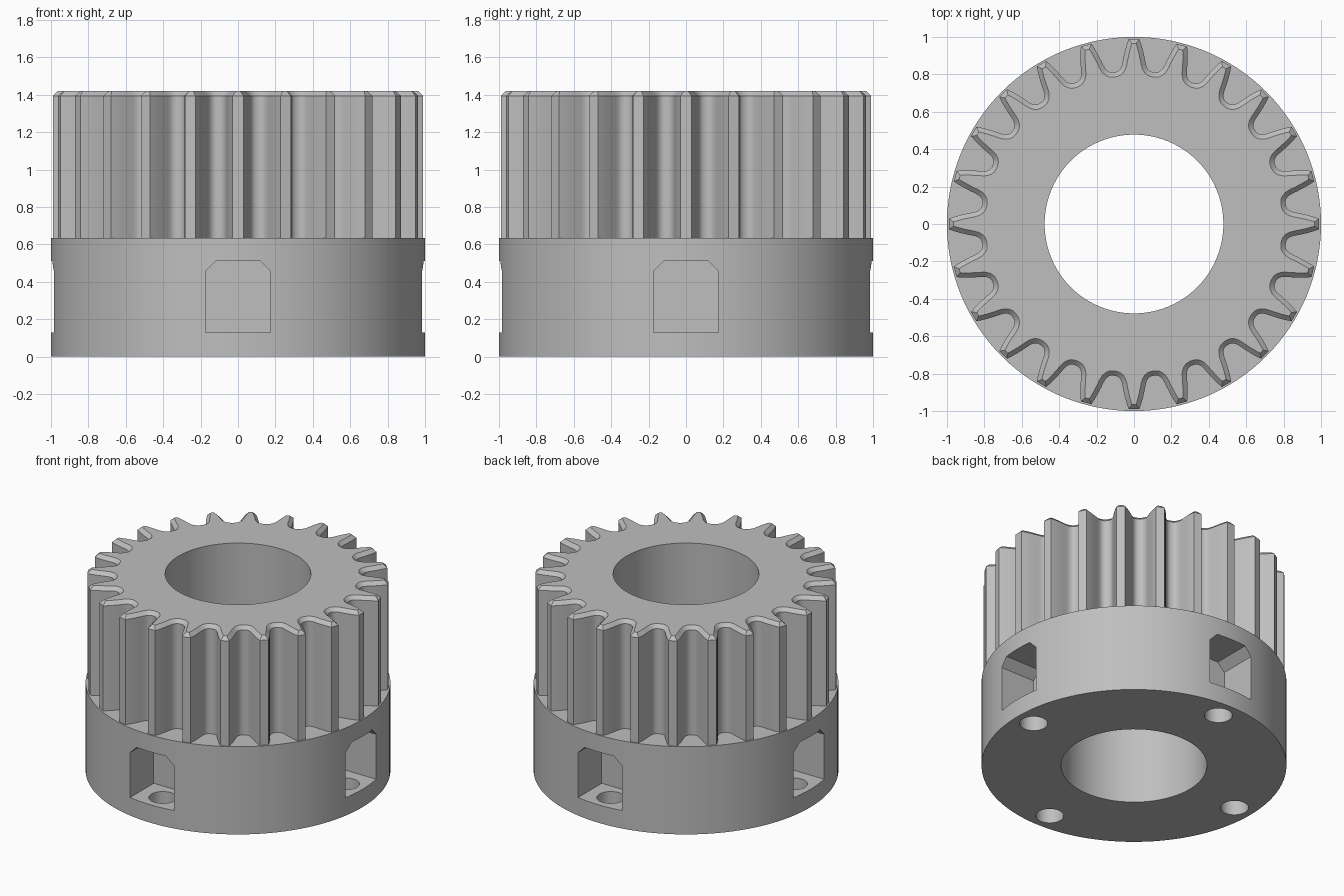
import bpy, bmesh, math
from mathutils import Vector

cube = bpy.data.objects.get("Cube")
if cube:
    bpy.data.objects.remove(cube, do_unlink=True)

TEETH = 24
PITCH = 2 * math.pi / TEETH
HUB_TOP, TOP, CHAMFER = 0.635, 1.42, 0.025

steel = bpy.data.materials.new("grey_steel")
steel.use_nodes = True
GREY = (0.52, 0.52, 0.52, 1)
steel.diffuse_color = GREY
steel.node_tree.nodes["Principled BSDF"].inputs["Base Color"].default_value = GREY


def loft(name, rings):
    """Solid from stacked closed loops of points, capped at both ends."""
    bm = bmesh.new()
    loops = [[bm.verts.new(p) for p in ring] for ring in rings]
    for low, high in zip(loops, loops[1:]):
        for i in range(len(low)):
            j = (i + 1) % len(low)
            bm.faces.new((low[i], low[j], high[j], high[i]))
    bm.faces.new(loops[0][::-1])
    bm.faces.new(loops[-1])
    bmesh.ops.recalc_face_normals(bm, faces=bm.faces)
    mesh = bpy.data.meshes.new(name)
    bm.to_mesh(mesh)
    bm.free()
    mesh.materials.append(steel)
    obj = bpy.data.objects.new(name, mesh)
    bpy.context.collection.objects.link(obj)
    return obj


def cylinder(name, radius, z0, z1, sides, x=0, y=0):
    ring = [(x + radius * math.cos(2 * math.pi * i / sides),
             y + radius * math.sin(2 * math.pi * i / sides)) for i in range(sides)]
    return loft(name, [[(*p, z) for p in ring] for z in (z0, z1)])


def inset(points, d):
    """Shrink a counter-clockwise outline by d with mitred corners."""
    out = []
    for i, p in enumerate(points):
        a = (p - points[i - 1]).normalized()
        b = (points[(i + 1) % len(points)] - p).normalized()
        na, nb = Vector((-a.y, a.x)), Vector((-b.y, b.x))
        out.append(p + (na + nb) * d / (1 + na.dot(nb)))
    return out


def combine(target, tool, operation):
    mod = target.modifiers.new("bool", 'BOOLEAN')
    mod.operation, mod.object, mod.solver = operation, tool, 'EXACT'
    bpy.context.view_layer.objects.active = target
    bpy.ops.object.modifier_apply(modifier=mod.name)
    bpy.data.objects.remove(tool, do_unlink=True)


# Tooth flank: radius and angle from the tooth centre, tip to root
flank = [(0.99, 0.029), (0.96, 0.041), (0.925, 0.053), (0.89, 0.064), (0.86, 0.073),
         (0.842, 0.081), (0.829, 0.092), (0.821, 0.106), (0.818, 0.122)]
tooth = [(r, -a) for r, a in reversed(flank)] + flank
outline = []
for t in range(TEETH):
    for r, a in tooth:
        angle = t * PITCH + a
        outline.append(Vector((r * math.cos(angle), r * math.sin(angle))))
top_edge = inset(outline, CHAMFER)

# Toothed section with chamfered top, standing in the hub
gear = loft("toothed_section", [
    [(p.x, p.y, 0.3) for p in outline],
    [(p.x, p.y, TOP - CHAMFER) for p in outline],
    [(p.x, p.y, TOP) for p in top_edge]])
body = cylinder("pinion_body", 1.0, 0, HUB_TOP, 128)
combine(body, gear, 'UNION')

# Central bore
combine(body, cylinder("bore_cutter", 0.478, -0.2, 1.7, 96), 'DIFFERENCE')

# Four side pockets with clipped upper corners, each over a bolt hole
window = [(-0.175, 0.13), (0.175, 0.13), (0.175, 0.455),
          (0.118, 0.512), (-0.118, 0.512), (-0.175, 0.455)]
for k in range(4):
    c, s = round(math.cos(k * math.pi / 2)), round(math.sin(k * math.pi / 2))
    pocket = loft("pocket_cutter", [
        [(d * c - w * s, d * s + w * c, z) for w, z in window] for d in (0.714, 1.2)])
    combine(body, pocket, 'DIFFERENCE')
    hole = cylinder("hole_cutter", 0.092, -0.1, 0.3, 32, 0.86 * c, 0.86 * s)
    combine(body, hole, 'DIFFERENCE')

# Smooth curved walls, crisp machined edges
bpy.ops.object.select_all(action='DESELECT')
body.select_set(True)
bpy.context.view_layer.objects.active = body
bpy.ops.object.shade_smooth_by_angle(angle=math.radians(30))
